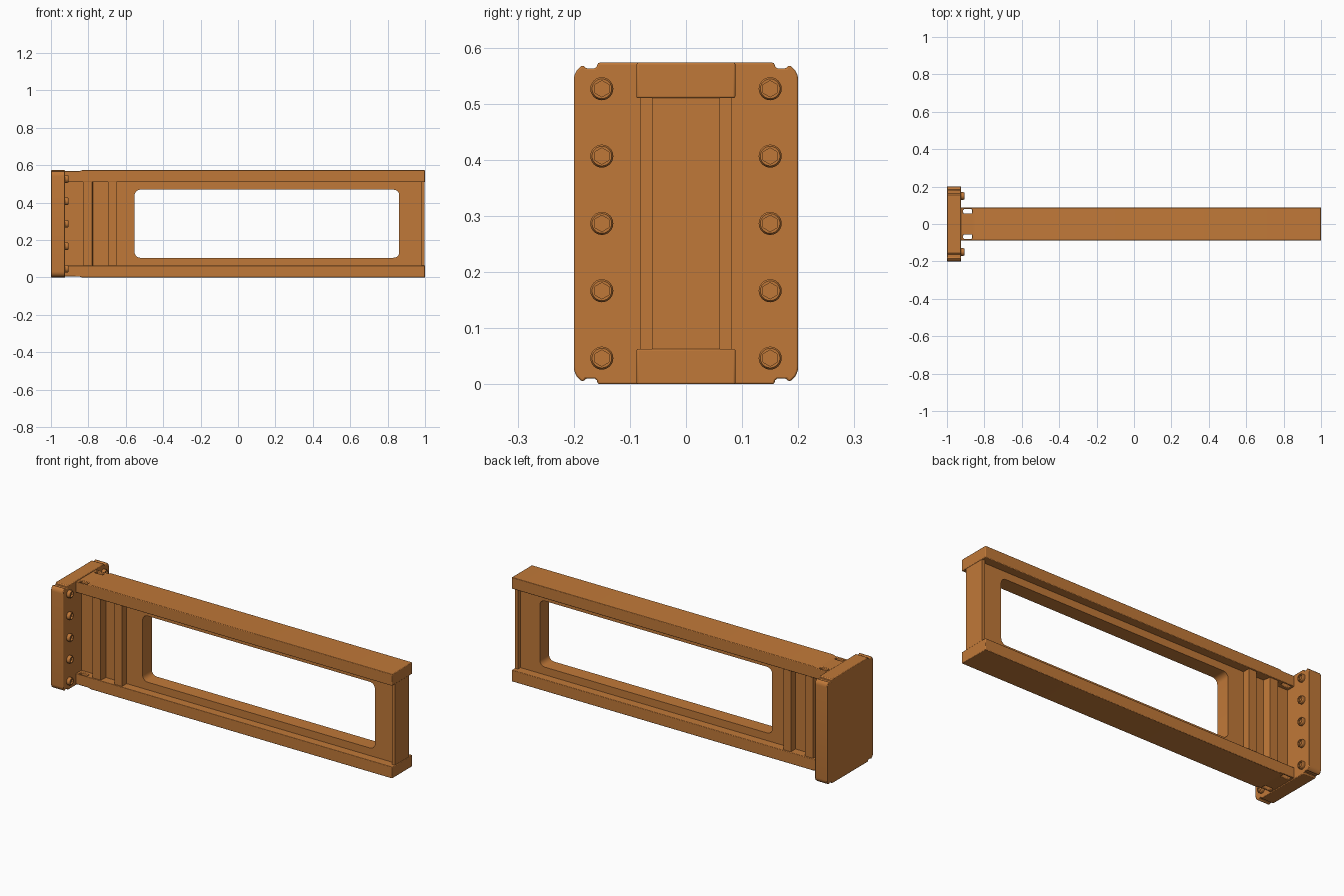
import bpy, bmesh
from math import cos, sin, pi, radians

if "Cube" in bpy.data.objects:
    bpy.data.objects.remove(bpy.data.objects["Cube"])

H = 0.573
copper = bpy.data.materials.new("copper_paint")
copper.diffuse_color = (0.53, 0.19, 0.04, 1)
copper.use_nodes = True
copper.node_tree.nodes["Principled BSDF"].inputs["Base Color"].default_value = copper.diffuse_color


def finish(name, bm, bevel=0.0):
    bmesh.ops.recalc_face_normals(bm, faces=bm.faces)
    me = bpy.data.meshes.new(name)
    bm.to_mesh(me)
    bm.free()
    ob = bpy.data.objects.new(name, me)
    bpy.context.collection.objects.link(ob)
    me.materials.append(copper)
    if bevel:
        m = ob.modifiers.new("Bevel", 'BEVEL')
        m.width, m.segments, m.limit_method = bevel, 2, 'ANGLE'
        m.angle_limit = radians(50)
    return ob


def prism(name, pts, to3d, lo, hi, bevel=0.0):
    """Extrude a 2D outline between lo and hi; to3d maps (a, b, depth) to xyz."""
    bm = bmesh.new()
    f = bm.faces.new([bm.verts.new(to3d(a, b, lo)) for a, b in pts])
    g = bmesh.ops.extrude_face_region(bm, geom=[f])
    for v in g["geom"]:
        if isinstance(v, bmesh.types.BMVert):
            a, b = pts[0]
            d = [q - p for p, q in zip(to3d(a, b, lo), to3d(a, b, hi))]
            v.co.x += d[0]; v.co.y += d[1]; v.co.z += d[2]
    return finish(name, bm, bevel)


def rounded_rect(x0, x1, y0, y1, r, n=5):
    out = []
    for cx, cy, a0 in ((x1 - r, y1 - r, 0), (x0 + r, y1 - r, 1),
                       (x0 + r, y0 + r, 2), (x1 - r, y0 + r, 3)):
        for i in range(n + 1):
            a = (a0 + i / n) * pi / 2
            out.append((cx + r * cos(a), cy + r * sin(a)))
    return out


def along_x(a, b, d): return (d, a, b)
def along_y(a, b, d): return (a, d, b)
def along_z(a, b, d): return (a, b, d)


def cut(ob, cutter):
    """Subtract the cutter and remove it."""
    cutter.hide_render = True
    m = ob.modifiers.new("Cut", 'BOOLEAN')
    m.object, m.operation, m.solver = cutter, 'DIFFERENCE', 'EXACT'
    bpy.context.view_layer.objects.active = ob
    bpy.ops.object.modifier_apply(modifier=m.name)
    bpy.data.objects.remove(cutter)


def smooth(ob, angle=30):
    bpy.ops.object.select_all(action='DESELECT')
    ob.select_set(True)
    bpy.context.view_layer.objects.active = ob
    bpy.ops.object.shade_smooth_by_angle(angle=radians(angle))


# End plate: rounded corners with a shallow notch beside each one
corner = [(0.2, 0.542), (0.199, 0.55), (0.195, 0.559), (0.188, 0.566), (0.183, 0.5685),
          (0.179, 0.563), (0.163, 0.563), (0.159, 0.566), (0.157, H)]
upper = corner + [(-y, z) for y, z in reversed(corner)]
outline = upper + [(y, H - z) for y, z in reversed(upper)]
plate = prism("end_plate", outline, along_x, -1.0, -0.925, 0.003)
smooth(plate)

# Top and bottom flanges, slightly thinner near the plate, with two slots each
side = [(-0.94, 0.51), (1.0, 0.51), (1.0, H), (-0.835, H), (-0.85, 0.568), (-0.94, 0.568)]
for name, flip in (("top_flange", False), ("bottom_flange", True)):
    pts = [(x, H - z if flip else z) for x, z in side]
    flange = prism(name, pts, along_y, -0.088, 0.088)
    for s in (-1, 1):
        slot = rounded_rect(-0.913, -0.865, s * 0.068 - 0.011, s * 0.068 + 0.011, 0.004, 3)
        cut(flange, prism("slot_cutter", slot, along_z, -0.1, 0.7))
    m = flange.modifiers.new("Bevel", 'BEVEL')
    m.width, m.segments, m.limit_method = 0.003, 2, 'ANGLE'
    m.angle_limit = radians(60)
    smooth(flange)

# Web: thin plate with two raised ribs and a thicker far end, seen in plan
half = [(-0.94, 0.04), (-0.83, 0.04), (-0.83, 0.081), (-0.78, 0.081), (-0.775, 0.04),
        (-0.695, 0.04), (-0.695, 0.081), (-0.65, 0.081), (-0.65, 0.04),
        (0.98, 0.04), (0.98, 0.061), (0.998, 0.061)]
web = prism("web", half + [(x, -y) for x, y in reversed(half)], along_z, 0.04, H - 0.04)
window = rounded_rect(-0.553, 0.862, 0.105, 0.469, 0.03)
cut(web, prism("window_cutter", window, along_y, -0.2, 0.2))
smooth(web)


# Socket-head bolts: rings of (radius, height, is_hex)
def bolt(name, y, z, n=24):
    rings = [(0.0205, -0.005, 0), (0.0205, 0.013, 0), (0.0175, 0.018, 0),
             (0.0145, 0.018, 1), (0.0145, 0.008, 1)]
    bm = bmesh.new()
    loops = []
    for r, h, is_hex in rings:
        loop = []
        for i in range(n):
            a = 2 * pi * i / n
            k = r * cos(pi / 6) / cos(a % (pi / 3) - pi / 6) if is_hex else r
            loop.append(bm.verts.new((-0.925 + h, y + k * sin(a), z + k * cos(a))))
        loops.append(loop)
    for p, q in zip(loops, loops[1:]):
        for i in range(n):
            j = (i + 1) % n
            bm.faces.new((p[i], p[j], q[j], q[i]))
    bm.faces.new(loops[0])
    bm.faces.new(loops[-1])
    smooth(finish(name, bm))


for label, y in (("front", -0.15), ("back", 0.15)):
    for i in range(5):
        bolt(f"{label}_bolt_{i + 1}", y, 0.0465 + 0.12 * i)
